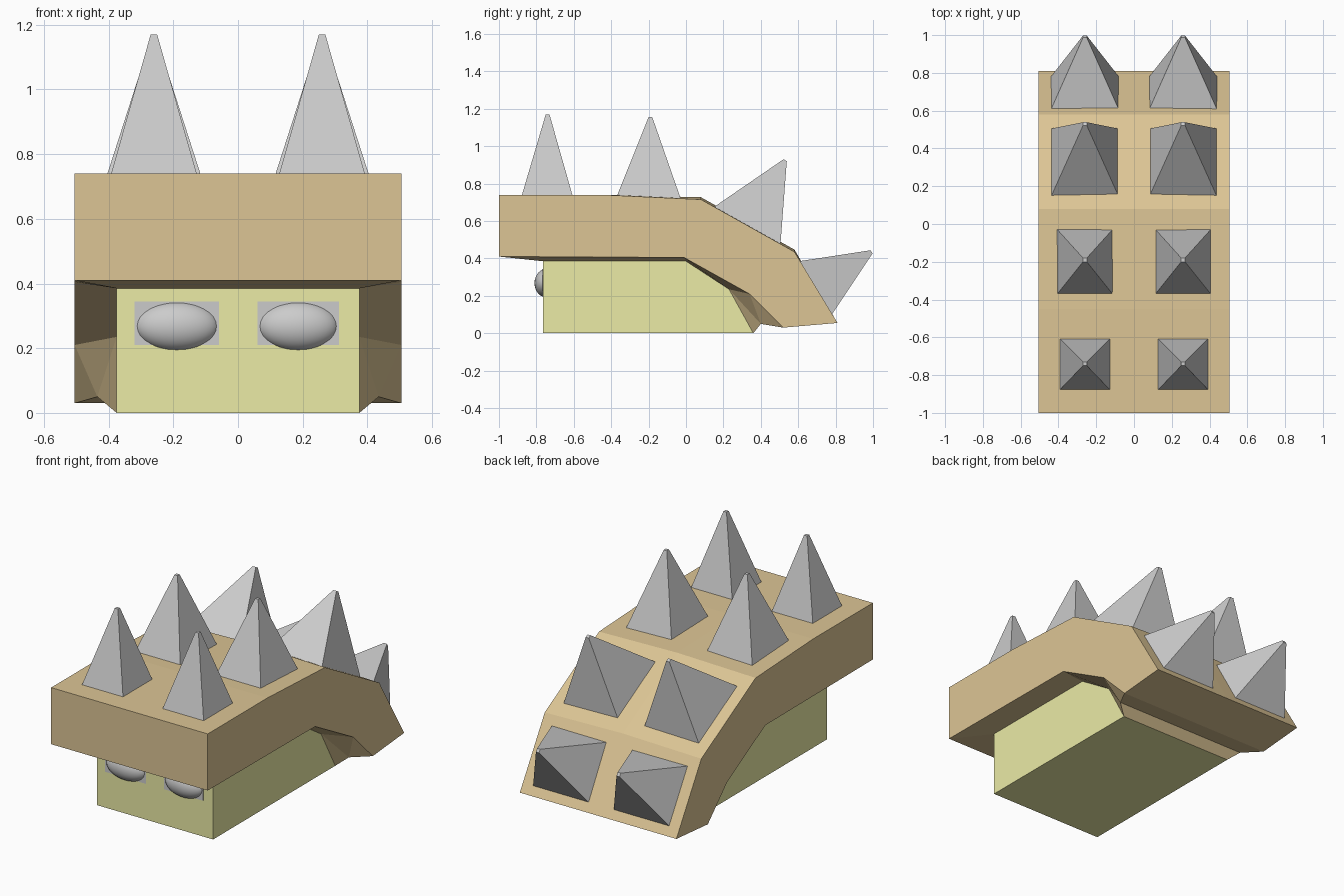
import bpy
from mathutils import Vector

if "Cube" in bpy.data.objects:
    bpy.data.objects.remove(bpy.data.objects["Cube"])


def make_mat(name, color):
    mat = bpy.data.materials.new(name)
    mat.diffuse_color = (*color, 1)
    mat.use_nodes = True
    mat.node_tree.nodes["Principled BSDF"].inputs["Base Color"].default_value = mat.diffuse_color
    return mat


def make_obj(name, verts, faces, mat=None):
    me = bpy.data.meshes.new(name)
    me.from_pydata(verts, [], faces)
    me.update()
    ob = bpy.data.objects.new(name, me)
    bpy.context.collection.objects.link(ob)
    if mat:
        me.materials.append(mat)
    return ob


brown = make_mat("shell_brown", (0.72, 0.56, 0.30))
yellow = make_mat("body_yellow", (0.83, 0.83, 0.38))

# Side profiles as (y, z), front to back
TOP = [(-1, .74), (-.45, .74), (.08, .715), (.58, .435), (.81, .055)]
RIM = [(-1, .41), (-.01, .405), (.34, .21), (.52, .03)]
BODY = [(-.765, .385), (0, .385), (.23, .235), (.36, 0)]
LIFT = [0, 0, .012, .012, 0]          # the top is slightly ridged at the middle
W, B, LIP = .505, .375, (.435, .40, .05)

# Body: prism under the shell
prof = BODY + [(-.765, 0)]
n = len(prof)
verts = [(s * B, y, z) for s in (-1, 1) for y, z in prof]
faces = [tuple(range(n)), tuple(range(2 * n - 1, n - 1, -1))]
faces += [(i, i + n, (i + 1) % n + n, (i + 1) % n) for i in range(n)]
make_obj("body", verts, faces, yellow)

# Shell: thick bent slab whose underside tapers in to the body
verts, faces, ids = [], [], {}


def v(key, co):
    ids[key] = len(verts)
    verts.append(co)


for s in (-1, 1):
    for i, (y, z) in enumerate(TOP):
        v(("t", i, s), (s * W, y, z))
    for i, (y, z) in enumerate(RIM):
        v(("r", i, s), (s * W, y, z))
    for i, (y, z) in enumerate(BODY):
        v(("b", i, s), (s * B, y, z))
    v(("e", 0, s), (s * LIP[0], LIP[1], LIP[2]))
for i, (y, z) in enumerate(TOP):
    v(("t", i, 0), (0, y, z + LIFT[i]))


def face(*keys):
    faces.append([ids[k] for k in keys])


def add(s, *keys):
    order = keys if s > 0 else keys[::-1]
    face(*[(k[0], int(k[1]), s if len(k) < 3 else 0) for k in order])


for s in (-1, 1):
    # side wall
    add(s, "r0", "r1", "r2", "r3", "t4", "t3", "t2", "t1", "t0")
    # half of the top
    for i in range(4):
        add(s, f"t{i}", f"t{i+1}", f"t{i+1}c", f"t{i}c")
    # underside taper
    for i in range(2):
        add(s, f"r{i}", f"b{i}", f"b{i+1}", f"r{i+1}")
    add(s, "r2", "e0", "r3")
    add(s, "r2", "b2", "e0")
    add(s, "b2", "b3", "e0")


def across(a, b):
    face((*a, -1), (*a, 1), (*b, 1), (*b, -1))


across(("b", 0), ("r", 0))
across(("r", 3), ("e", 0))
across(("e", 0), ("b", 3))
face(("r", 0, -1), ("r", 0, 1), ("t", 0, 1), ("t", 0, 0), ("t", 0, -1))
face(("r", 3, 1), ("r", 3, -1), ("t", 4, -1), ("t", 4, 0), ("t", 4, 1))
make_obj("shell", verts, faces, brown)

# Spikes: four-sided, blunt tip; (row, base front yz, base back yz, half width, tip yz)
SPIKES = [
    ("front", (-.88, .73), (-.605, .73), .135, (-.74, 1.17)),
    ("middle", (-.375, .72), (-.025, .71), .15, (-.19, 1.155)),
    ("rear", (.15, .675), (.505, .475), .177, (.53, .925)),
    ("tail", (.605, .385), (.78, .10), .18, (.992, .435)),
]
for row, f, b, hw, tip in SPIKES:
    f, b, tip = Vector(f), Vector(b), Vector(tip)
    d = (b - f).normalized() * .01
    for side, cx in (("left", -.26), ("right", .26)):
        vs = []
        for p, q, h in ((f, b, hw), (tip - d, tip + d, .01)):
            vs += [(cx - h, *p), (cx + h, *p), (cx + h, *q), (cx - h, *q)]
        fs = [(3, 2, 1, 0), (4, 5, 6, 7)]
        fs += [(i, (i + 1) % 4, (i + 1) % 4 + 4, i + 4) for i in range(4)]
        make_obj(f"spike_{row}_{side}", vs, fs)

# Eyes: flat rectangular panel with a bulging oval
for side, x0, x1 in (("left", -.32, -.058), ("right", .06, .312)):
    bpy.ops.mesh.primitive_cube_add(size=1, location=((x0 + x1) / 2, -.757, .277))
    panel = bpy.context.object
    panel.name = f"eye_panel_{side}"
    panel.scale = (x1 - x0, .02, .135)
    bpy.ops.mesh.primitive_uv_sphere_add(segments=32, ring_count=16, radius=1,
                                         location=((x0 + x1) / 2, -.745, .268))
    eye = bpy.context.object
    eye.name = f"eye_{side}"
    eye.scale = ((x1 - x0) / 2, .065, .077)
    bpy.ops.object.shade_smooth()
